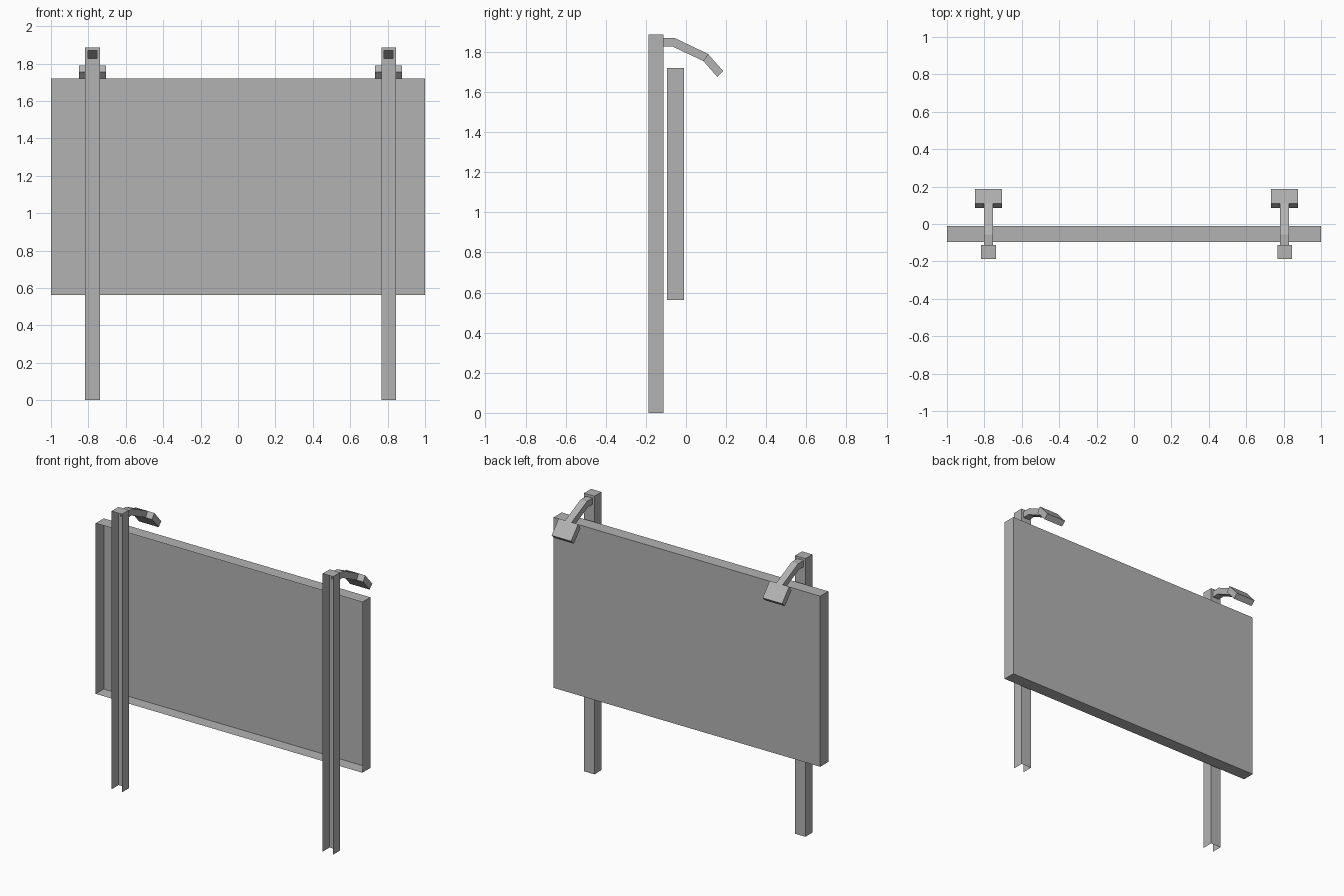
import bpy
import bmesh

cube = bpy.data.objects.get("Cube")
if cube:
    bpy.data.objects.remove(cube, do_unlink=True)

# Single flat grey for the whole structure
grey = bpy.data.materials.new("plain grey")
grey.use_nodes = True
colour = (0.45, 0.45, 0.45, 1)
grey.diffuse_color = colour
grey.node_tree.nodes["Principled BSDF"].inputs["Base Color"].default_value = colour


def finish(name, bm, x=0.0, recalc=True):
    bmesh.ops.remove_doubles(bm, verts=bm.verts, dist=0.0001)
    if recalc:
        bmesh.ops.recalc_face_normals(bm, faces=bm.faces)
    mesh = bpy.data.meshes.new(name)
    bm.to_mesh(mesh)
    bm.free()
    mesh.materials.append(grey)
    obj = bpy.data.objects.new(name, mesh)
    obj.location.x = x
    bpy.context.collection.objects.link(obj)
    return obj


def quad(bm, *points):
    return bm.faces.new([bm.verts.new(p) for p in points])


def shell(bm, half, y0, y1, z0, z1, bottom=True):
    """Side and top walls of a box that is open at the front and back."""
    for x in (-half, half):
        quad(bm, (x, y0, z0), (x, y1, z0), (x, y1, z1), (x, y0, z1))
    for z in ((z0, z1) if bottom else (z1,)):
        quad(bm, (-half, y0, z), (half, y0, z), (half, y1, z), (-half, y1, z))


def back_wall(bm, xs, y, zs, hole=None):
    """Gridded wall facing the back, with one cell optionally left out."""
    for i in range(len(xs) - 1):
        for k in range(len(zs) - 1):
            if (i, k) != hole:
                a, b, c, d = xs[i], xs[i + 1], zs[k], zs[k + 1]
                quad(bm, (b, y, c), (a, y, c), (a, y, d), (b, y, d))


def sweep(name, top, low, half, x, capped):
    """Rectangular tube running through pairs of upper and lower points."""
    bm = bmesh.new()
    rings = [[bm.verts.new((sx, *p)) for p, sx in
              ((t, -half), (t, half), (l, half), (l, -half))]
             for t, l in zip(top, low)]
    for r, s in zip(rings, rings[1:]):
        for i in range(4):
            j = (i + 1) % 4
            bm.faces.new((r[i], r[j], s[j], s[i]))
    if capped:
        bm.faces.new(rings[0])
        bm.faces.new(rings[-1])
    return finish(name, bm, x)


# Board: shallow tray open at the front
bm = bmesh.new()
shell(bm, 1.0, -0.096, -0.01, 0.563, 1.72)
back_wall(bm, (-1.0, 1.0), -0.01, (0.563, 1.72))
finish("board", bm)

# Posts: channels open at the front and foot, each with a lamp on a bent arm
POST, ARM, HEAD = 0.039, 0.024, 0.073
arm_top = [(-0.113, 1.869), (-0.055, 1.869), (0.11, 1.79)]
arm_low = [(-0.113, 1.826), (-0.065, 1.826), (0.086, 1.755)]
head_top = [(0.11, 1.79), (0.186, 1.704)]
head_low = [(0.086, 1.755), (0.156, 1.676)]

for side, x in (("right", -0.778), ("left", 0.805)):
    bm = bmesh.new()
    shell(bm, POST, -0.188, -0.113, 0.0, 1.886, bottom=False)
    back_wall(bm, (-POST, -ARM, ARM, POST), -0.113,
              (0.0, 1.826, 1.869, 1.886), hole=(1, 1))
    finish(side + "_post", bm, x)
    sweep(side + "_lamp_arm", arm_top, arm_low, ARM, x, False)
    sweep(side + "_lamp_head", head_top, head_low, HEAD, x, True)
